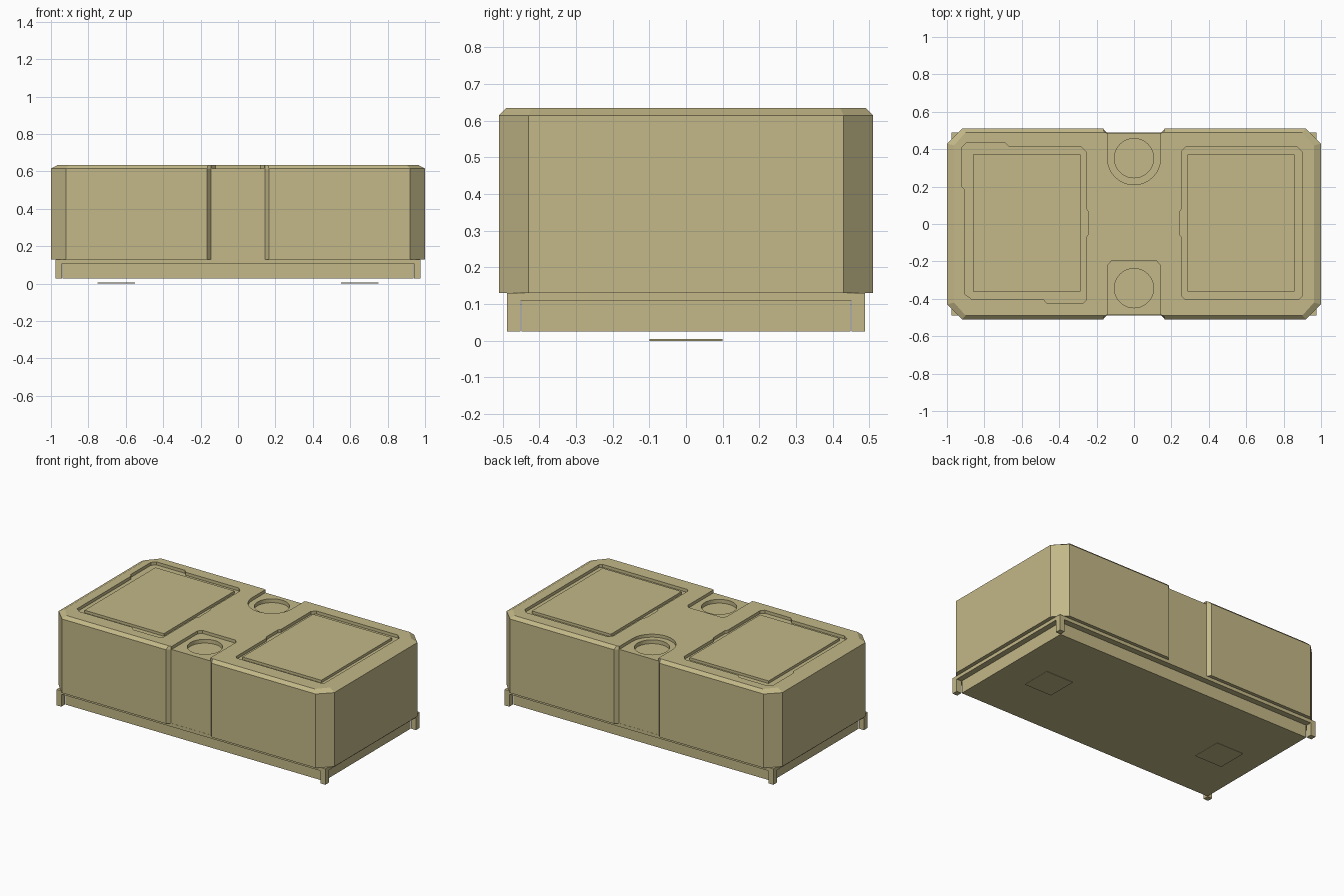
import bpy, bmesh, math

if "Cube" in bpy.data.objects:
    bpy.data.objects.remove(bpy.data.objects["Cube"], do_unlink=True)

tan = bpy.data.materials.new("sand_tan")
tan.use_nodes = True
COLOUR = (0.546, 0.479, 0.246, 1)
tan.diffuse_color = COLOUR
bsdf = next(n for n in tan.node_tree.nodes if n.type == 'BSDF_PRINCIPLED')
bsdf.inputs["Base Color"].default_value = COLOUR
bsdf.inputs["Roughness"].default_value = 0.8


def loft(name, rings):
    """Solid through outlines [(points, z), ...] ordered from bottom to top."""
    bm = bmesh.new()
    loops = [[bm.verts.new((x, y, z)) for x, y in pts] for pts, z in rings]
    bm.faces.new(loops[0])
    bm.faces.new(loops[-1])
    n = len(loops[0])
    for a, b in zip(loops, loops[1:]):
        for i in range(n):
            j = (i + 1) % n
            bm.faces.new((a[i], a[j], b[j], b[i]))
    bmesh.ops.recalc_face_normals(bm, faces=bm.faces)
    mesh = bpy.data.meshes.new(name)
    bm.to_mesh(mesh)
    bm.free()
    mesh.materials.append(tan)
    ob = bpy.data.objects.new(name, mesh)
    bpy.context.collection.objects.link(ob)
    return ob


def prism(name, pts, z0, z1):
    return loft(name, [(pts, z0), (pts, z1)])


def rect(x0, x1, y0, y1):
    return [(x0, y0), (x1, y0), (x1, y1), (x0, y1)]


def arc(cx, cy, r, start, end, n):
    return [(cx + r * math.cos(math.radians(start + (end - start) * i / n)),
             cy + r * math.sin(math.radians(start + (end - start) * i / n)))
            for i in range(n + 1)]


def four_way(q):
    """Mirror a quarter outline into a closed, counter-clockwise one."""
    return (q + [(-x, y) for x, y in reversed(q)]
            + [(-x, -y) for x, y in q] + [(x, -y) for x, y in reversed(q)])


def cut(target, pts, z):
    """Recess the outline into the target, down to height z."""
    cutter = prism("cutter", pts, z, 0.8)
    cutter.hide_render = True
    mod = target.modifiers.new("cut", 'BOOLEAN')
    mod.operation = 'DIFFERENCE'
    mod.solver = 'EXACT'
    mod.object = cutter
    bpy.context.view_layer.objects.active = target
    bpy.ops.object.modifier_apply(modifier=mod.name)
    bpy.data.objects.remove(cutter, do_unlink=True)


TOP, FLOOR, CUP = 0.635, 0.615, 0.59

# Main housing: chamfered corners, bevelled rim, shallow notch front and back
wall = four_way([(1.0, 0.43), (0.92, 0.51), (0.165, 0.51), (0.145, 0.487)])
rim = four_way([(0.962, 0.42), (0.90, 0.49), (0.16, 0.49), (0.145, 0.487)])
body = loft("housing", [(wall, 0.13), (wall, 0.615), (rim, TOP)])

# Left-hand and right-hand panel surrounds
cut(body, [(-0.895, 0.435), (-0.92, 0.41), (-0.92, 0.20), (-0.905, 0.185),
           (-0.905, -0.375), (-0.87, -0.40), (-0.485, -0.40), (-0.465, -0.425),
           (-0.275, -0.425), (-0.255, -0.405), (-0.255, -0.07), (-0.245, -0.055),
           (-0.245, 0.065), (-0.255, 0.08), (-0.255, 0.385), (-0.285, 0.415),
           (-0.67, 0.415), (-0.69, 0.435)], FLOOR)
cut(body, [(0.27, -0.40), (0.885, -0.40), (0.90, -0.385), (0.90, 0.385),
           (0.87, 0.415), (0.28, 0.415), (0.255, 0.39), (0.255, 0.08),
           (0.243, 0.065), (0.243, -0.055), (0.255, -0.07), (0.255, -0.385)], FLOOR)

# Handle recesses with round wells
cut(body, [(-0.14, -0.6), (0.14, -0.6), (0.14, -0.22), (0.12, -0.197),
           (-0.12, -0.197), (-0.14, -0.22)], FLOOR)
cut(body, [(0.142, 0.6), (-0.142, 0.6)] + arc(0, 0.352, 0.142, 180, 360, 24), FLOOR)
for y in (-0.343, 0.352):
    cut(body, arc(0, y, 0.105, 0, 360, 40)[:-1], CUP)

# Raised lid plates inside the surrounds
for name, x0, x1 in (("right_lid_plate", -0.86, -0.285), ("left_lid_plate", 0.285, 0.858)):
    prism(name, rect(x0, x1, -0.362, 0.372), FLOOR - 0.002, TOP - 0.003)

# Base: wide flange, inset block and four corner feet
prism("base_flange", rect(-0.975, 0.975, -0.488, 0.488), 0.108, 0.13)
prism("base_block", rect(-0.938, 0.938, -0.449, 0.449), 0.026, 0.11)
for sx, side in ((1, "left"), (-1, "right")):
    for sy, end in ((-1, "front"), (1, "back")):
        xs = sorted((sx * 0.94, sx * 0.975))
        ys = sorted((sy * 0.451, sy * 0.488))
        prism(f"{end}_{side}_foot", rect(*xs, *ys), 0.026, 0.11)
    # Thin ground pad below the base
    xs = sorted((sx * 0.55, sx * 0.75))
    prism(f"{side}_ground_pad", rect(*xs, -0.1, 0.1), 0.0, 0.005)
